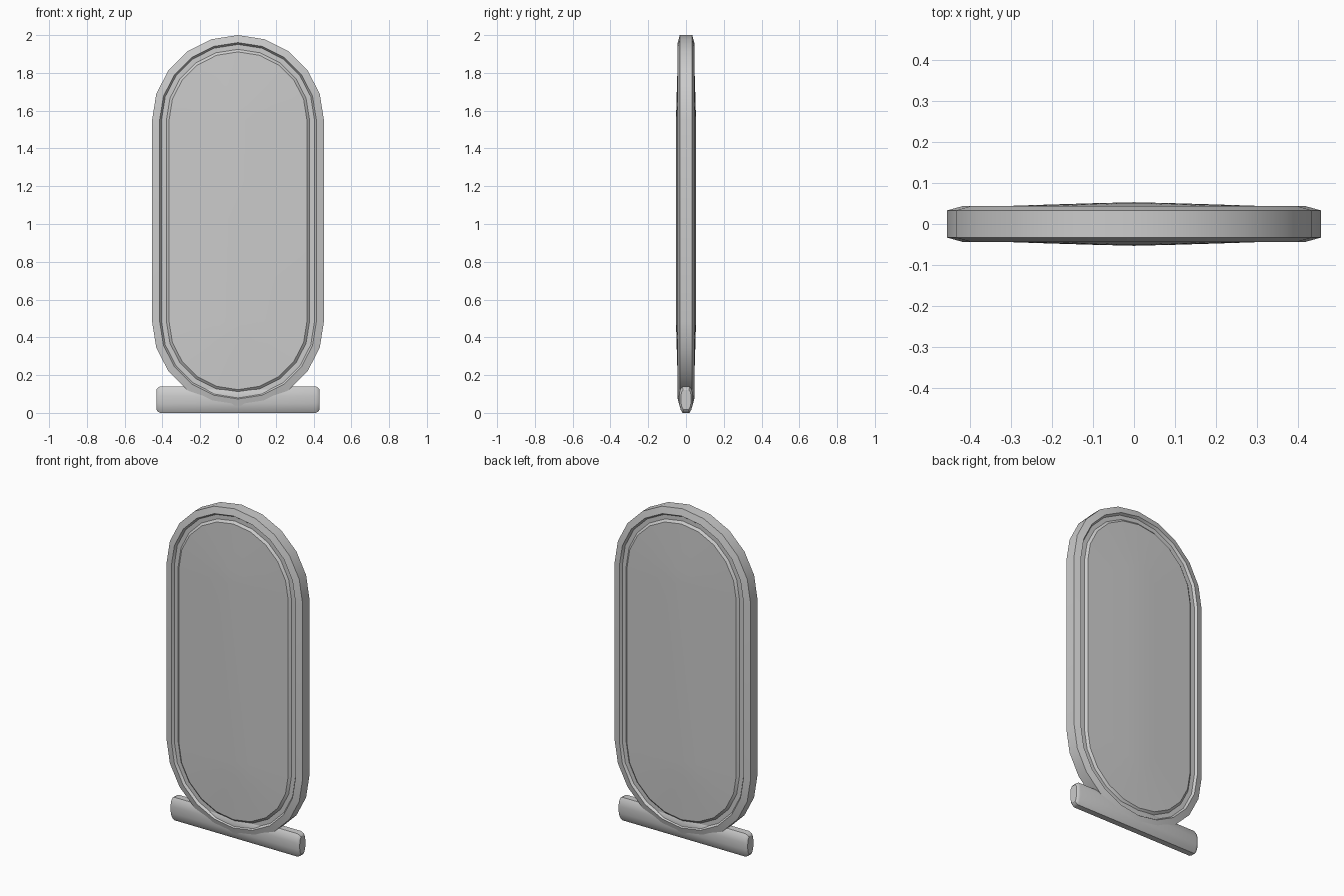
import bpy, bmesh
from math import sin, cos, pi, radians

if "Cube" in bpy.data.objects:
    bpy.data.objects.remove(bpy.data.objects["Cube"])

CZ, HALF_STRAIGHT = 1.017, 0.533


def stadium(r, y):
    """Elongated oval outline: two 10-sided half rounds joined by straights."""
    pts = []
    for side in (1, -1):
        for i in range(11):
            a = i * pi / 10
            pts.append((side * r * cos(a), y,
                        CZ + side * (HALF_STRAIGHT + 0.989 * r * sin(a))))
    return pts


def loft(name, rings, closed=False, caps=False):
    bm = bmesh.new()
    loops = [[bm.verts.new(p) for p in ring] for ring in rings]
    n = len(loops[0])
    pairs = list(zip(loops, loops[1:]))
    if closed:
        pairs.append((loops[-1], loops[0]))
    for a, b in pairs:
        for i in range(n):
            j = (i + 1) % n
            bm.faces.new((a[i], a[j], b[j], b[i]))
    if caps:
        bm.faces.new(loops[0])
        bm.faces.new(loops[-1])
    bmesh.ops.remove_doubles(bm, verts=bm.verts, dist=1e-5)
    bmesh.ops.recalc_face_normals(bm, faces=bm.faces)
    mesh = bpy.data.meshes.new(name)
    bm.to_mesh(mesh)
    bm.free()
    ob = bpy.data.objects.new(name, mesh)
    bpy.context.collection.objects.link(ob)
    bpy.ops.object.select_all(action='DESELECT')
    ob.select_set(True)
    bpy.context.view_layer.objects.active = ob
    bpy.ops.object.shade_smooth_by_angle(angle=radians(30))
    return ob


def both_sides(profile):
    return profile + [(r, -y) for r, y in reversed(profile)]


# Bevelled rim with the groove floor on both faces
rim = [(0.375, 0.030), (0.405, 0.030), (0.415, 0.044), (0.455, 0.033)]
loft("oval_frame", [stadium(r, y) for r, y in both_sides(rim)], closed=True)

# Slightly domed panel, rising to a vertical spine on both faces
dome = [(0.0, 0.053), (0.1, 0.0505), (0.2, 0.0475), (0.365, 0.042), (0.380, 0.029)]
loft("domed_panel", [stadium(r, y) for r, y in both_sides(dome)])

# Rounded base bar with softened ends
half = [(0.018, 0.0), (0.029, 0.018), (0.036, 0.05), (0.036, 0.09),
        (0.032, 0.122), (0.020, 0.14)]
section = half + [(-y, z) for y, z in reversed(half)]
stations = [(-0.432, 0.75), (-0.425, 0.9), (-0.412, 1), (0.412, 1), (0.425, 0.9), (0.432, 0.75)]
loft("base_bar", [[(x, y * s, 0.07 + (z - 0.07) * s) for y, z in section]
                  for x, s in stations], caps=True)
